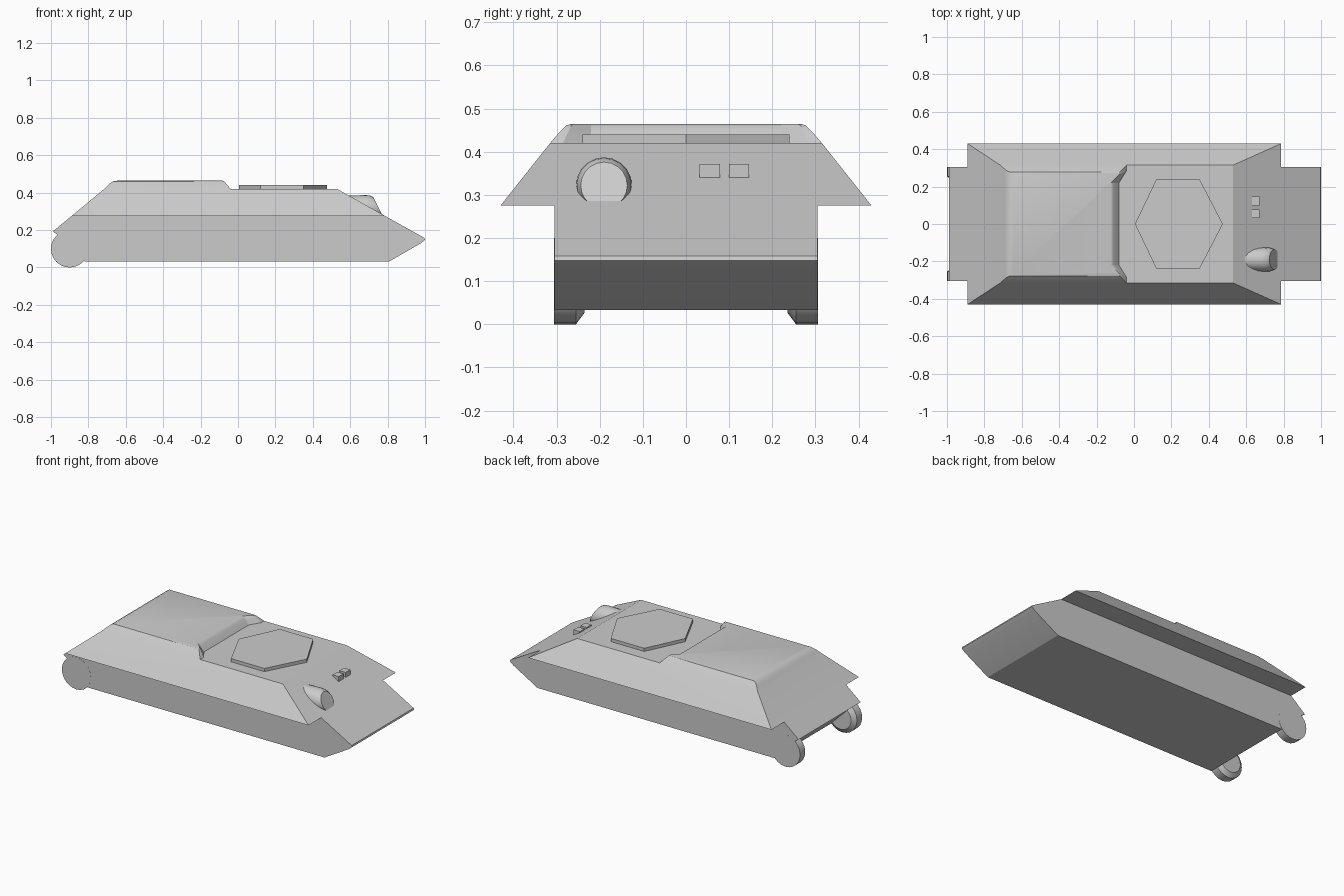
import bpy, bmesh, math
from mathutils import Matrix

if "Cube" in bpy.data.objects:
    bpy.data.objects.remove(bpy.data.objects["Cube"])


def finish(bm, name, smooth=None):
    bmesh.ops.remove_doubles(bm, verts=bm.verts, dist=1e-5)
    bmesh.ops.recalc_face_normals(bm, faces=bm.faces)
    mesh = bpy.data.meshes.new(name)
    bm.to_mesh(mesh)
    bm.free()
    ob = bpy.data.objects.new(name, mesh)
    bpy.context.collection.objects.link(ob)
    if smooth:
        bpy.ops.object.select_all(action='DESELECT')
        ob.select_set(True)
        bpy.context.view_layer.objects.active = ob
        bpy.ops.object.shade_smooth_by_angle(angle=math.radians(smooth))
    return ob


def face(bm, pts):
    return bm.faces.new([bm.verts.new(p) for p in pts])


def loft(bm, rings, start=False, end=False):
    for a, b in zip(rings, rings[1:]):
        for i in range(len(a)):
            j = (i + 1) % len(a)
            face(bm, (a[i], a[j], b[j], b[i]))
    if start:
        face(bm, rings[0])
    if end:
        face(bm, rings[-1])


def mirrored(half):
    return half + [(x, -y, z) for x, y, z in reversed(half)]


# Lower hull: side profile from glacis foot, round the belly, to the tail
TUB, SPONSON, ROOF = 0.305, 0.43, 0.315
Z1, Z2 = 0.275, 0.42
profile = [(0.787, Z1), (0.997, 0.158), (1.0, 0.148), (0.978, 0.13), (0.81, 0.033),
           (-0.82, 0.033), (-0.965, 0.175), (-0.99, 0.193), (-0.89, Z1)]
bm = bmesh.new()
for s in (1, -1):
    face(bm, [(x, s * TUB, z) for x, z in profile])
for (xa, za), (xb, zb) in zip(profile[1:-1], profile[2:-1]):
    face(bm, mirrored([(xa, TUB, za), (xb, TUB, zb)]))

# Sloping front and rear plates, each one flat sheet
face(bm, mirrored([(0.53, ROOF, Z2), (0.787, SPONSON, Z1), (0.787, TUB, Z1), (0.997, TUB, 0.158)]))
face(bm, mirrored([(-0.715, ROOF, Z2), (-0.89, SPONSON, Z1), (-0.89, TUB, Z1), (-0.99, TUB, 0.193)]))

# Sponson sides and undersides
for s in (1, -1):
    face(bm, [(0.787, s * SPONSON, Z1), (-0.89, s * SPONSON, Z1), (-0.715, s * ROOF, Z2),
              (-0.04, s * ROOF, Z2), (0.53, s * ROOF, Z2)])
    face(bm, [(0.787, s * SPONSON, Z1), (-0.89, s * SPONSON, Z1),
              (-0.89, s * TUB, Z1), (0.787, s * TUB, Z1)])

# Front roof plate, notched to meet the raised rear deck
face(bm, mirrored([(0.53, ROOF, Z2), (-0.04, ROOF, Z2), (-0.04, 0.285, Z2), (-0.08, 0.22, Z2)]))

# Raised rear deck with rounded shoulders: rear x, side y, height, front setback
rings = []
for xr, y, z, d in [(-0.715, ROOF, Z2, 0), (-0.696, 0.298, 0.44, 0.016), (-0.682, 0.286, 0.452, 0.027),
                    (-0.666, 0.278, 0.461, 0.036), (-0.645, 0.268, 0.464, 0.044)]:
    rings.append(mirrored([(xr, y, z), (-0.04 - d, y, z), (-0.04 - d, y - 0.03 + d * 0.5, z),
                           (-0.08 - d, 0.22, z)]))
rings[0] = mirrored([(-0.715, ROOF, Z2), (-0.04, ROOF, Z2), (-0.04, 0.285, Z2), (-0.08, 0.22, Z2)])
loft(bm, rings, end=True)
finish(bm, "hull", 25)

# Six-sided turret ring cover
bm = bmesh.new()
cover = [(0.475, 0), (0.35, 0.24), (0.12, 0.24), (0.005, 0), (0.12, -0.24), (0.35, -0.24)]
loft(bm, [[(x, y, z) for x, y in cover] for z in (0.415, 0.44)], True, True)
finish(bm, "roof_cover")

# Bow gun housing: round body sunk in the glacis with a raked front
bm = bmesh.new()
N = 20
body = []
for x, r, rake in [(0.57, 0.062, 0), (0.69, 0.065, 0.1), (0.725, 0.063, 0.3), (0.75, 0.054, 0.5)]:
    body.append([(x - rake * r * math.sin(2 * math.pi * i / N),
                  -0.19 + r * math.cos(2 * math.pi * i / N),
                  0.322 + r * math.sin(2 * math.pi * i / N)) for i in range(N)])
loft(bm, body, True, True)
finish(bm, "bow_gun_housing", 35)

# Driver's vision blocks
for i, y in enumerate((0.055, 0.123)):
    bm = bmesh.new()
    bmesh.ops.create_cube(bm, size=1, matrix=Matrix.Translation((0.651, y, 0.354))
                          @ Matrix.Diagonal((0.042, 0.047, 0.035, 1)))
    finish(bm, f"vision_block_{i + 1}")

# Final drive drums at the tail, chamfered on the inner side
for side, s in (("left", -1), ("right", 1)):
    bm = bmesh.new()
    drum = []
    for y, r in [(0.3055, 0.1), (0.255, 0.1), (0.235, 0.073)]:
        drum.append([(-0.9 + r * math.cos(2 * math.pi * i / 24), s * y,
                      0.1 + r * math.sin(2 * math.pi * i / 24)) for i in range(24)])
    loft(bm, drum, True, True)
    finish(bm, f"final_drive_{side}", 30)
